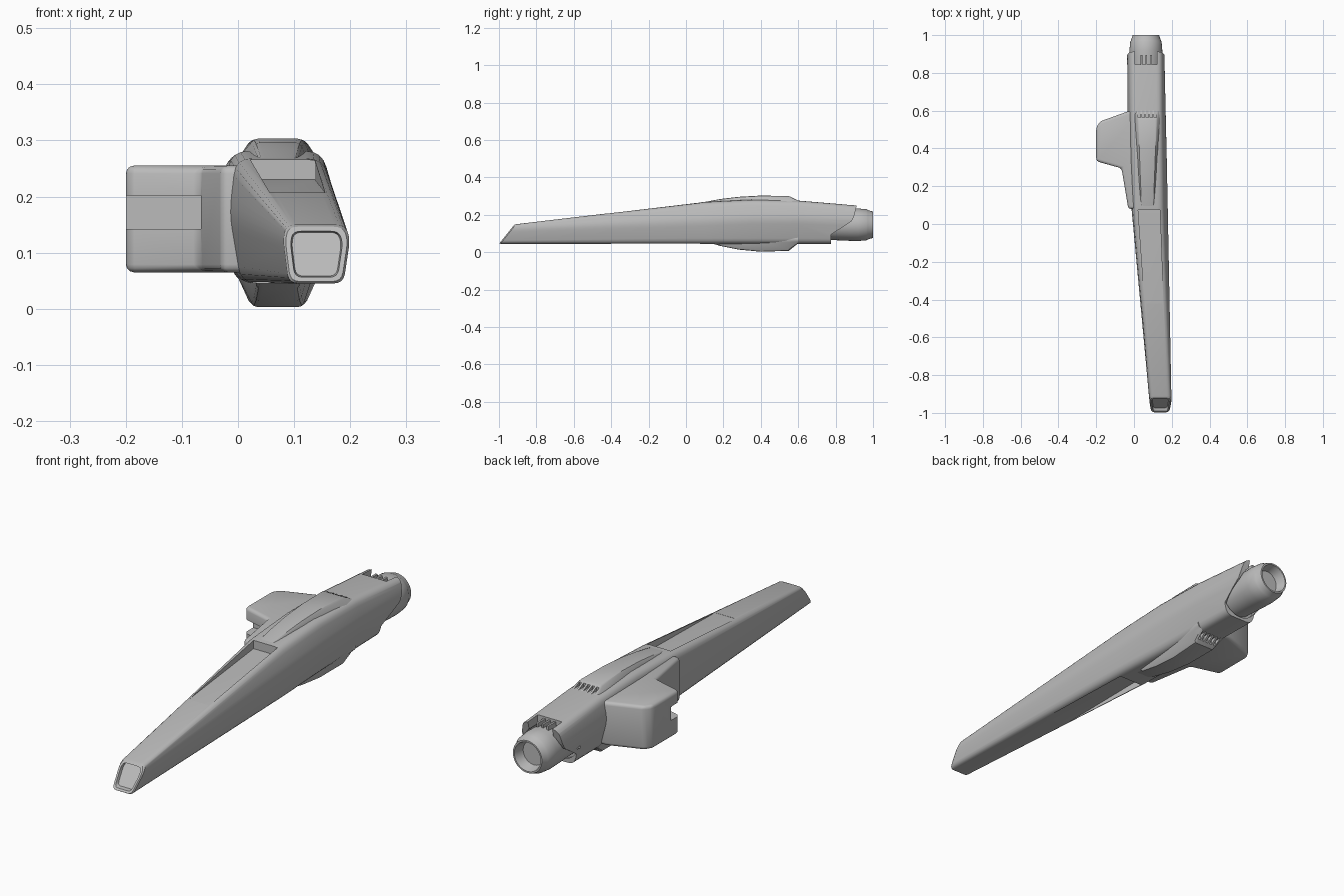
import bpy
import bmesh
import math
from mathutils import Vector

cube = bpy.data.objects.get("Cube")
if cube:
    bpy.data.objects.remove(cube, do_unlink=True)

grey = bpy.data.materials.new("hull_grey")
grey.use_nodes = True
grey.diffuse_color = (0.5, 0.5, 0.5, 1)
grey.node_tree.nodes["Principled BSDF"].inputs["Base Color"].default_value = (0.5, 0.5, 0.5, 1)


def rounded(points, radius, steps=4):
    """Round every corner of a closed 2D outline."""
    out = []
    for i, p in enumerate(points):
        p = Vector(p)
        a, b = Vector(points[i - 1]) - p, Vector(points[(i + 1) % len(points)]) - p
        a = p + a.normalized() * min(radius, a.length * 0.45)
        b = p + b.normalized() * min(radius, b.length * 0.45)
        for k in range(steps + 1):
            t = k / steps
            out.append(a * (1 - t) ** 2 + p * 2 * t * (1 - t) + b * t * t)
    return out


def loft(name, rings):
    """Skin a list of equal 3D rings and cap both ends."""
    bm = bmesh.new()
    rows = [[bm.verts.new(p) for p in ring] for ring in rings]
    n = len(rows[0])
    for a, b in zip(rows, rows[1:]):
        for i in range(n):
            j = (i + 1) % n
            bm.faces.new((a[i], a[j], b[j], b[i]))
    bm.faces.new(rows[0][::-1])
    bm.faces.new(rows[-1])
    bmesh.ops.recalc_face_normals(bm, faces=bm.faces)
    mesh = bpy.data.meshes.new(name)
    bm.to_mesh(mesh)
    bm.free()
    obj = bpy.data.objects.new(name, mesh)
    bpy.context.collection.objects.link(obj)
    mesh.materials.append(grey)
    return obj


def box(name, x0, x1, y0, y1, z0, z1):
    ring = [(x0, z0), (x1, z0), (x1, z1), (x0, z1)]
    return loft(name, [[(x, y, z) for x, z in ring] for y in (y0, y1)])


def activate(obj):
    bpy.ops.object.select_all(action="DESELECT")
    obj.select_set(True)
    bpy.context.view_layer.objects.active = obj


def cut(obj, *cutters):
    for c in cutters:
        mod = obj.modifiers.new("cut", "BOOLEAN")
        mod.operation, mod.solver, mod.object = "DIFFERENCE", "EXACT", c
        activate(obj)
        bpy.ops.object.modifier_apply(modifier=mod.name)
        bpy.data.objects.remove(c, do_unlink=True)


def bevel(obj, width, angle=30):
    mod = obj.modifiers.new("bevel", "BEVEL")
    mod.width, mod.segments = width, 3
    mod.limit_method, mod.angle_limit = "ANGLE", math.radians(angle)
    activate(obj)
    bpy.ops.object.modifier_apply(modifier=mod.name)


def smooth(obj, angle=30):
    activate(obj)
    bpy.ops.object.shade_smooth_by_angle(angle=math.radians(angle))


# Hull: six-sided rounded sections, nose raked back
BOTTOM = 0.045


def section(top, mid, low, z_top, z_mid, radius):
    pts = [(low[0], BOTTOM), (low[1], BOTTOM), (mid[1], z_mid),
           (top[1], z_top), (top[0], z_top), (mid[0], z_mid)]
    return rounded(pts, radius)


def raked(ring, scale, shift):
    c = Vector((0.14, 0.096))
    pts = [c + (p - c) * scale for p in ring]
    return [(p.x, -1 + (p.y - BOTTOM) * 0.8 + shift, p.y) for p in pts]


nose = section((0.087, 0.19), (0.08, 0.2), (0.09, 0.188), 0.15, 0.125, 0.018)
rings = [raked(nose, 0.74, 0.016), raked(nose, 0.78, 0), raked(nose, 0.93, 0), raked(nose, 1, 0.008)]
for y, top, mid, low, z_top, z_mid in [
        (0.09, (-0.005, 0.152), (-0.016, 0.182), (0.005, 0.16), 0.268, 0.17),
        (0.35, (-0.012, 0.15), (-0.03, 0.177), (0.0, 0.145), 0.281, 0.18),
        (0.6, (-0.018, 0.148), (-0.037, 0.171), (-0.002, 0.138), 0.276, 0.18),
        (0.915, (-0.022, 0.147), (-0.04, 0.164), (-0.005, 0.13), 0.25, 0.17)]:
    rings.append([(p.x, y, p.y) for p in section(top, mid, low, z_top, z_mid, 0.03)])
hull = loft("hull", rings)

# Long wedge recesses above and below
for side in ("upper", "lower"):
    ends = []
    for y, x0, x1, floor in [(-0.42, 0.057, 0.155, 0.207), (0.075, 0.022, 0.137, 0.23)]:
        if side == "upper":
            z0, z1 = floor, 0.4
        else:
            z0, z1 = -0.1, 0.044 if y < 0 else 0.08
        ends.append([(x0, y, z0), (x1, y, z0), (x1, y, z1), (x0, y, z1)])
    cut(hull, loft("recess_cutter", ends))

# Stepped tail cut, nozzle socket and top notch
AXIS = Vector((0.063, 0, 0.147))
step = [(0.772, 0), (0.776, 0.095), (0.885, 0.165), (0.898, 0.19), (0.915, 0.26), (1.1, 0.26), (1.1, 0)]
tail = loft("tail_cutter", [[(x, y, z) for y, z in step] for x in (-0.3, 0.4)])


def circle(r, y, n=48):
    return [(AXIS.x + r * math.cos(math.tau * i / n), y, AXIS.z + r * math.sin(math.tau * i / n))
            for i in range(n)]


socket = loft("socket_cutter", [circle(0.091, 0.76), circle(0.091, 1.1)])
notch = box("notch_cutter", 0.005, 0.122, 0.845, 1.1, 0.15, 0.4)
cut(hull, tail, socket, notch)
smooth(hull, 28)

# Nozzle with a hollow end
nozzle = loft("nozzle", [circle(r, y) for r, y in [
    (0.08, 0.74), (0.086, 0.88), (0.087, 0.92), (0.083, 0.965), (0.079, 0.972),
    (0.07, 1.0), (0.063, 1.0), (0.052, 0.955)]])
smooth(nozzle, 25)

# Fins in the top notch
for i in range(3):
    x = 0.04 + i * 0.025
    fin = box("notch_fin", x - 0.005, x + 0.005, 0.835, 0.895, 0.19, 0.248)
    bevel(fin, 0.002)

# Spine fairings above and below, each with a row of vents
for name, base, sign, peak in [("top_fairing", 0.276, 1, 0.303), ("belly_fairing", 0.048, -1, 0.003)]:
    rise = abs(peak - base)
    rings = []
    for y, wide, narrow, h in [(0.08, 0.035, 0.03, -0.4), (0.18, 0.044, 0.036, 0.3),
                               (0.28, 0.053, 0.04, 0.75), (0.4, 0.063, 0.044, 1.0),
                               (0.55, 0.073, 0.049, 0.9), (0.6, 0.076, 0.054, 0.0)]:
        z_top, z_base = base + sign * rise * h, base - sign * 0.035
        pts = rounded([(-wide, z_base), (wide, z_base), (wide, base - sign * 0.012),
                       (narrow, z_top), (-narrow, z_top), (-wide, base - sign * 0.012)], 0.008, 2)
        rings.append([(0.071 + p.x, y, p.y) for p in pts])
    fairing = loft(name, rings)
    vents = [box("vent_cutter", 0.022 + i * 0.021, 0.034 + i * 0.021, 0.565, 0.65,
                 base - 0.05, base + 0.05) for i in range(5)]
    cut(fairing, *vents)
    smooth(fairing, 25)

# Side pylon with its saddle and an open front slot
plan = [(0.04, 0.6), (-0.035, 0.595), (-0.18, 0.543), (-0.2, 0.51),
        (-0.2, 0.335), (-0.185, 0.328), (-0.066, 0.295), (-0.03, 0.08), (0.04, 0.08)]
pylon = loft("side_pylon", [[(x, y, z) for x, y in plan] for z in (0.065, 0.255)])
bevel(pylon, 0.014)
cut(pylon, box("slot_cutter", -0.3, -0.066, 0.2, 0.39, 0.142, 0.202))
smooth(pylon, 35)
